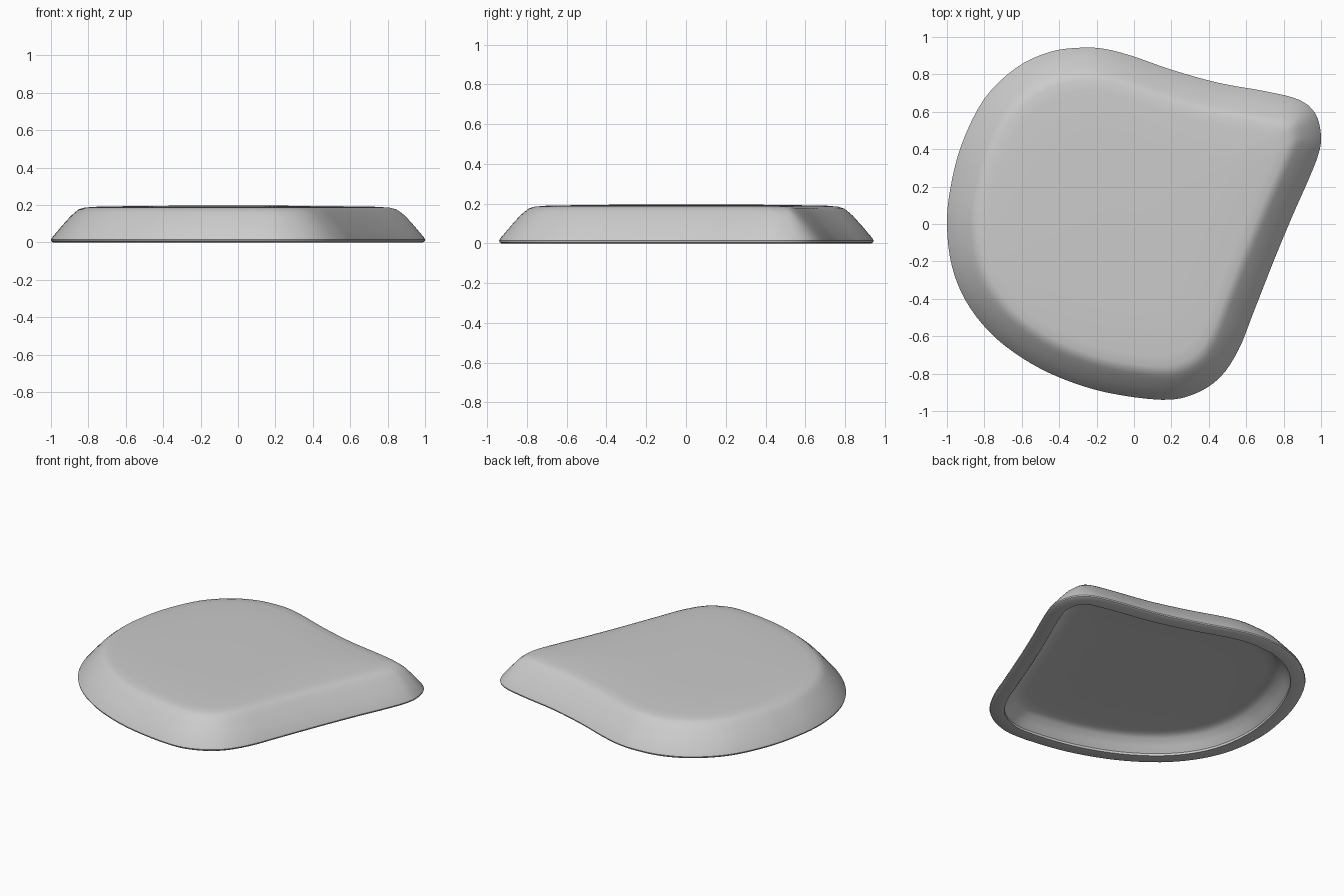
import bpy
import bmesh
from mathutils import Vector

default_cube = bpy.data.objects.get("Cube")
if default_cube:
    bpy.data.objects.remove(default_cube, do_unlink=True)

CENTRE = Vector((-0.08, 0.0))
STEPS = 4

# Outline of the foot, anticlockwise from the tip
OUTLINE = [
    (1.0, 0.47), (0.97, 0.59), (0.88, 0.665), (0.7, 0.71), (0.45, 0.755),
    (0.2, 0.825), (0, 0.895), (-0.15, 0.935), (-0.28, 0.943), (-0.45, 0.92),
    (-0.63, 0.835), (-0.8, 0.67), (-0.92, 0.43), (-0.98, 0.2), (-1.0, 0),
    (-0.975, -0.22), (-0.9, -0.41), (-0.77, -0.58), (-0.6, -0.715),
    (-0.4, -0.82), (-0.15, -0.9), (0.15, -0.94), (0.32, -0.91),
    (0.46, -0.82), (0.56, -0.67), (0.64, -0.47), (0.75, -0.19),
    (0.85, 0.05), (0.93, 0.23), (0.985, 0.37),
]

# Cross-section as (inset, scale towards the centre, height):
# underside ceiling, cavity wall, flat rim, sloping side, domed top
SECTION = [
    (0.12, 0.5, 0.11), (0.12, 0.86, 0.11), (0.12, 0.92, 0.105),
    (0.12, 0.96, 0.09), (0.12, 1, 0.05), (0.09, 1, 0.015), (0.09, 1, 0),
    (0.012, 1, 0), (0.002, 1, 0.006), (0, 1, 0.014), (0.006, 1, 0.026),
    (0.06, 1, 0.09), (0.105, 1, 0.14), (0.12, 0.99, 0.16),
    (0.12, 0.965, 0.176), (0.12, 0.93, 0.185), (0.12, 0.86, 0.19),
    (0.12, 0.6, 0.194), (0.12, 0.3, 0.196),
]


def smooth_loop(points):
    """Closed curve running through all the points."""
    result = []
    count = len(points)
    for i in range(count):
        a, b, c, d = (Vector(points[(i + k) % count]) for k in (-1, 0, 1, 2))
        for s in range(STEPS):
            t = s / STEPS
            result.append(b + 0.5 * t * (c - a + t * (
                2 * a - 5 * b + 4 * c - d + t * (3 * (b - c) + d - a))))
    return result


def inward_directions(loop):
    """Unit directions into the outline, evened out along it."""
    count = len(loop)
    normals = []
    for i in range(count):
        along = loop[(i + 1) % count] - loop[i - 1]
        normals.append(Vector((-along.y, along.x)).normalized())
    for _ in range(6):
        normals = [(normals[i - 1] + normals[i] * 2
                    + normals[(i + 1) % count]).normalized()
                   for i in range(count)]
    return normals


def make_material(name, value):
    material = bpy.data.materials.new(name)
    material.use_nodes = True
    colour = (value, value, value, 1)
    material.diffuse_color = colour
    shader = material.node_tree.nodes["Principled BSDF"]
    shader.inputs["Base Color"].default_value = colour
    shader.inputs["Roughness"].default_value = 0.6
    return material


def build_shell(name, material):
    loop = smooth_loop(OUTLINE)
    inward = inward_directions(loop)
    count = len(loop)
    bm = bmesh.new()

    # One ring of vertices for each point of the cross-section
    rings = []
    for inset, scale, height in SECTION:
        ring = []
        for point, direction in zip(loop, inward):
            flat = CENTRE + (point + direction * inset - CENTRE) * scale
            ring.append(bm.verts.new((flat.x, flat.y, height)))
        rings.append(ring)

    # Skin between neighbouring rings
    for lower, upper in zip(rings, rings[1:]):
        for i in range(count):
            j = (i + 1) % count
            bm.faces.new((lower[i], lower[j], upper[j], upper[i]))

    # Close the ceiling and the top with fans
    for ring, height in ((rings[0], 0.11), (rings[-1], 0.197)):
        hub = bm.verts.new((CENTRE.x, CENTRE.y, height))
        for i in range(count):
            bm.faces.new((ring[i], ring[(i + 1) % count], hub))

    bmesh.ops.recalc_face_normals(bm, faces=bm.faces)
    mesh = bpy.data.meshes.new(name)
    bm.to_mesh(mesh)
    bm.free()
    mesh.materials.append(material)
    shell = bpy.data.objects.new(name, mesh)
    bpy.context.collection.objects.link(shell)
    return shell


shell = build_shell("rounded_shell", make_material("light_grey", 0.6))

# Smooth surface with crisp rim edges
bpy.ops.object.select_all(action="DESELECT")
shell.select_set(True)
bpy.context.view_layer.objects.active = shell
bpy.ops.object.shade_smooth_by_angle(angle=0.7)
